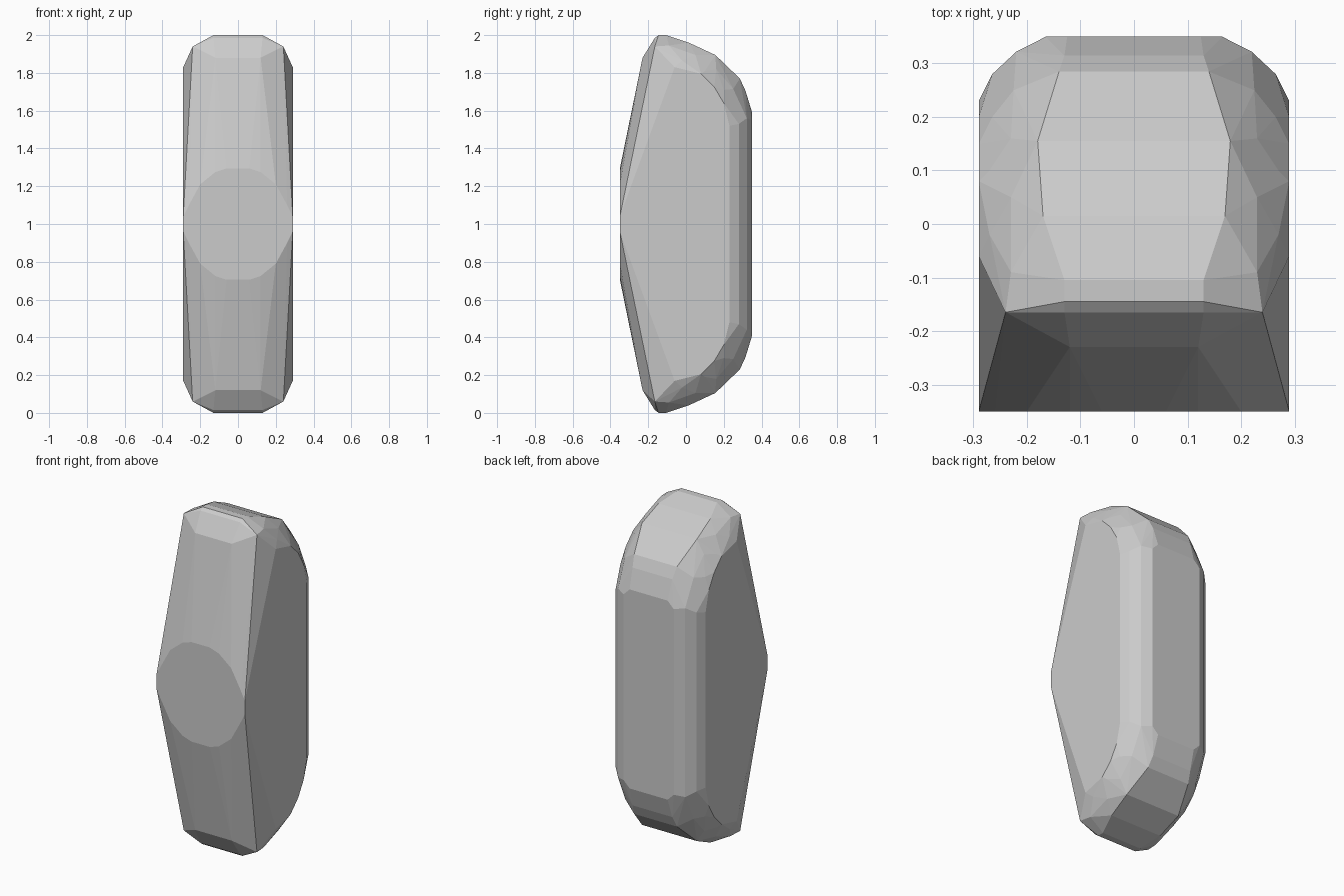
import bpy, bmesh, math

# Rings of the upper right quarter: (x, y, height above the middle)
front_face = [(x, -0.35, z) for x, z in
              [(0.06, 0.295), (0.12, 0.275), (0.2, 0.21), (0.26, 0.1), (0.29, 0.04)]]
front_slope = [(0.12, -0.23, 0.88), (0.13, -0.165, 0.985), (0.24, -0.165, 0.94)]
crown = [(0.13, -0.145, 1.0), (0.13, -0.105, 1.0), (0.17, 0.015, 0.96),
         (0.18, 0.155, 0.895), (0.14, 0.285, 0.77), (0.13, 0.315, 0.705),
         (0.165, 0.35, 0.55), (0.125, 0.35, 0.59)]
middle_bevel = [(0.23, -0.09, 0.945), (0.23, 0.05, 0.895), (0.23, 0.16, 0.82),
                (0.225, 0.25, 0.715), (0.22, 0.322, 0.56), (0.265, 0.28, 0.53)]
outer_bevel = [(0.27, -0.02, 0.865), (0.27, 0.1, 0.81), (0.265, 0.2, 0.71)]
side_face = [(0.29, y, z) for y, z in
             [(-0.06, 0.83), (0.08, 0.795), (0.15, 0.725), (0.2, 0.64), (0.23, 0.52)]]

# Faceted body: mirror the rings four ways and wrap them in a hull
bm = bmesh.new()
for x, y, z in front_face + front_slope + crown + middle_bevel + outer_bevel + side_face:
    for sx in (-1, 1):
        for sz in (-1, 1):
            bm.verts.new((sx * x, y, 1 + sz * z))
bmesh.ops.convex_hull(bm, input=bm.verts)
loose = [v for v in bm.verts if not v.link_faces]
bmesh.ops.delete(bm, geom=loose, context='VERTS')
bmesh.ops.dissolve_limit(bm, angle_limit=math.radians(1.5), verts=bm.verts, edges=bm.edges)
bmesh.ops.recalc_face_normals(bm, faces=bm.faces)

mesh = bpy.data.meshes.new("faceted_body")
bm.to_mesh(mesh)
bm.free()
body = bpy.data.objects.new("faceted_body", mesh)
bpy.context.collection.objects.link(body)
